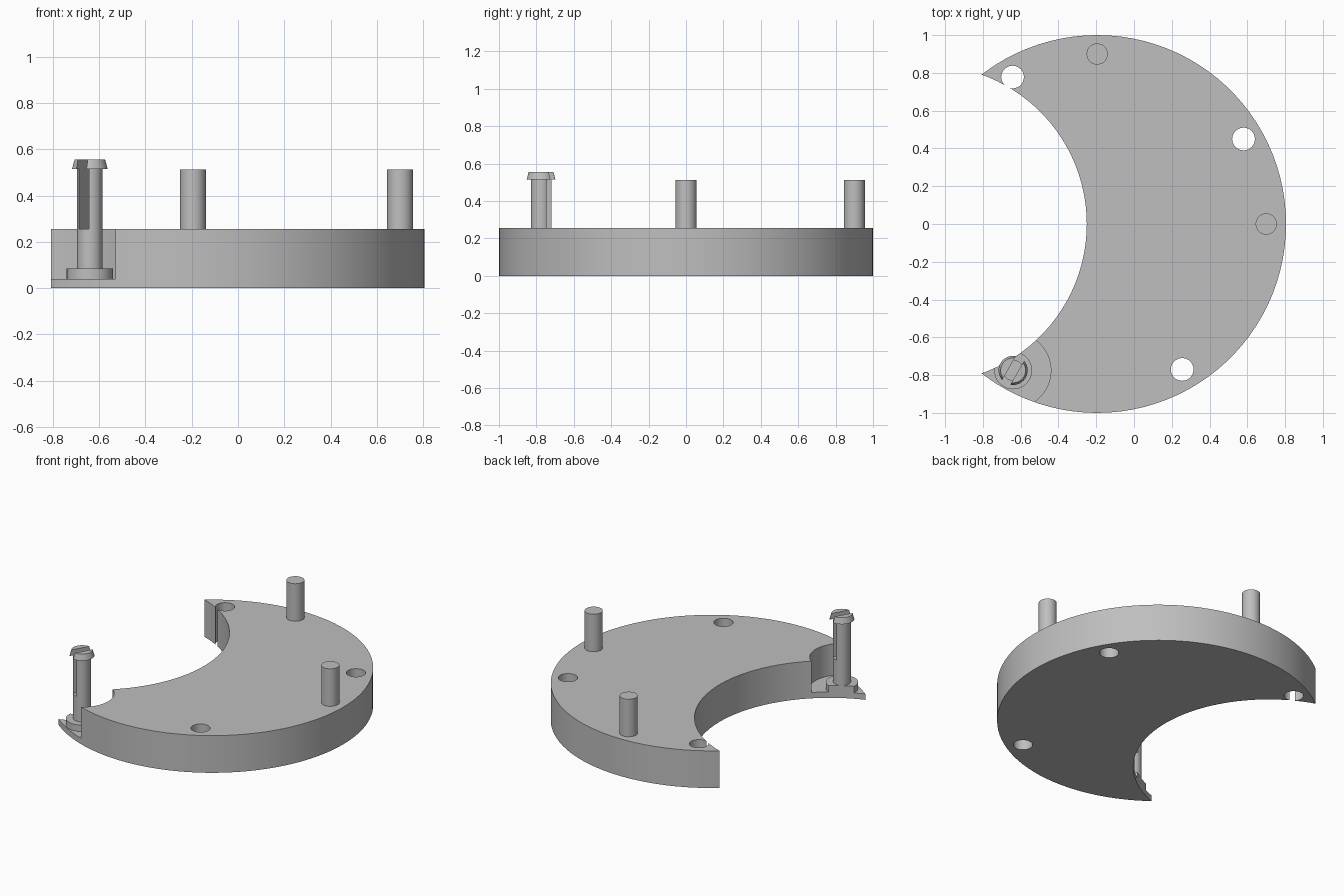
import bpy, bmesh, math
from mathutils import Matrix, Vector

cube = bpy.data.objects.get("Cube")
if cube:
    bpy.data.objects.remove(cube, do_unlink=True)

grey = bpy.data.materials.new("plain grey")
grey.use_nodes = True
grey.diffuse_color = (0.52, 0.52, 0.52, 1)
grey.node_tree.nodes["Principled BSDF"].inputs["Base Color"].default_value = grey.diffuse_color


def finish(name, bm):
    mesh = bpy.data.meshes.new(name)
    bmesh.ops.recalc_face_normals(bm, faces=bm.faces)
    bm.to_mesh(mesh)
    bm.free()
    mesh.materials.append(grey)
    obj = bpy.data.objects.new(name, mesh)
    bpy.context.collection.objects.link(obj)
    return obj


def cylinder(name, xy, r, z0, z1, r_top=None, segments=48):
    bm = bmesh.new()
    place = Matrix.Translation((*xy, (z0 + z1) / 2))
    bmesh.ops.create_cone(bm, cap_ends=True, segments=segments, radius1=r,
                          radius2=r if r_top is None else r_top,
                          depth=z1 - z0, matrix=place)
    return finish(name, bm)


def cut(target, cutter):
    cutter.hide_render = True
    mod = target.modifiers.new("cut", 'BOOLEAN')
    mod.operation, mod.solver, mod.object = 'DIFFERENCE', 'EXACT', cutter
    with bpy.context.temp_override(object=target, active_object=target):
        bpy.ops.object.modifier_apply(modifier=mod.name)


def smooth(obj):
    bpy.ops.object.select_all(action='DESELECT')
    obj.select_set(True)
    bpy.context.view_layer.objects.active = obj
    bpy.ops.object.shade_smooth_by_angle(angle=math.radians(30))


height = 0.255
pin = (-0.64, -0.775)

# Crescent plate: a disc with a round bite taken out
plate = cylinder("crescent_plate", (-0.195, 0), 1, 0, height, segments=100)
bite = cylinder("bite_cutter", (-1.09, 0), 0.84, -0.2, 0.4, segments=100)
cutters = [bite]
cut(plate, bite)

# Through holes and the recess round the clip pin
for xy in ((-0.643, 0.778), (0.58, 0.45), (0.255, -0.77)):
    cutters.append(cylinder("hole_cutter", xy, 0.06, -0.1, 0.4))
    cut(plate, cutters[-1])
cutters.append(cylinder("recess_cutter", pin, 0.2, 0.04, 0.4, segments=64))
cut(plate, cutters[-1])

# Plain pegs
pegs = [cylinder(name, xy, 0.056, height - 0.02, 0.512)
        for name, xy in (("back_peg", (-0.195, 0.9)), ("left_peg", (0.7, 0)))]

# Clip pin foot, trimmed flush with the inner curve
foot = cylinder("pin_foot", pin, 0.1, 0.03, 0.085)
cut(foot, bite)

# Clip pin shaft and tapered head, turned from one profile
bm = bmesh.new()
profile = [(0, 0.06), (0.055, 0.06), (0.055, 0.515), (0.077, 0.515), (0.066, 0.555), (0, 0.555)]
verts = [bm.verts.new((r, 0, z)) for r, z in profile]
edges = [bm.edges.new(pair) for pair in zip(verts, verts[1:])]
bmesh.ops.spin(bm, geom=verts + edges, axis=(0, 0, 1), cent=(0, 0, 0),
               angle=math.tau, steps=48)
bmesh.ops.remove_doubles(bm, verts=bm.verts, dist=0.0005)
bmesh.ops.translate(bm, verts=bm.verts, vec=Vector((*pin, 0)))
clip = finish("clip_pin", bm)

# Slot splitting the upper part of the pin
bm = bmesh.new()
bmesh.ops.create_cube(bm, size=1, matrix=Matrix.Translation((*pin, 0.455))
                      @ Matrix.Rotation(math.radians(60), 4, 'Z')
                      @ Matrix.Diagonal((0.3, 0.05, 0.4, 1)))
cutters.append(finish("slot_cutter", bm))
cut(clip, cutters[-1])

for helper in cutters:
    bpy.data.objects.remove(helper, do_unlink=True)
for obj in (plate, foot, clip, *pegs):
    smooth(obj)
